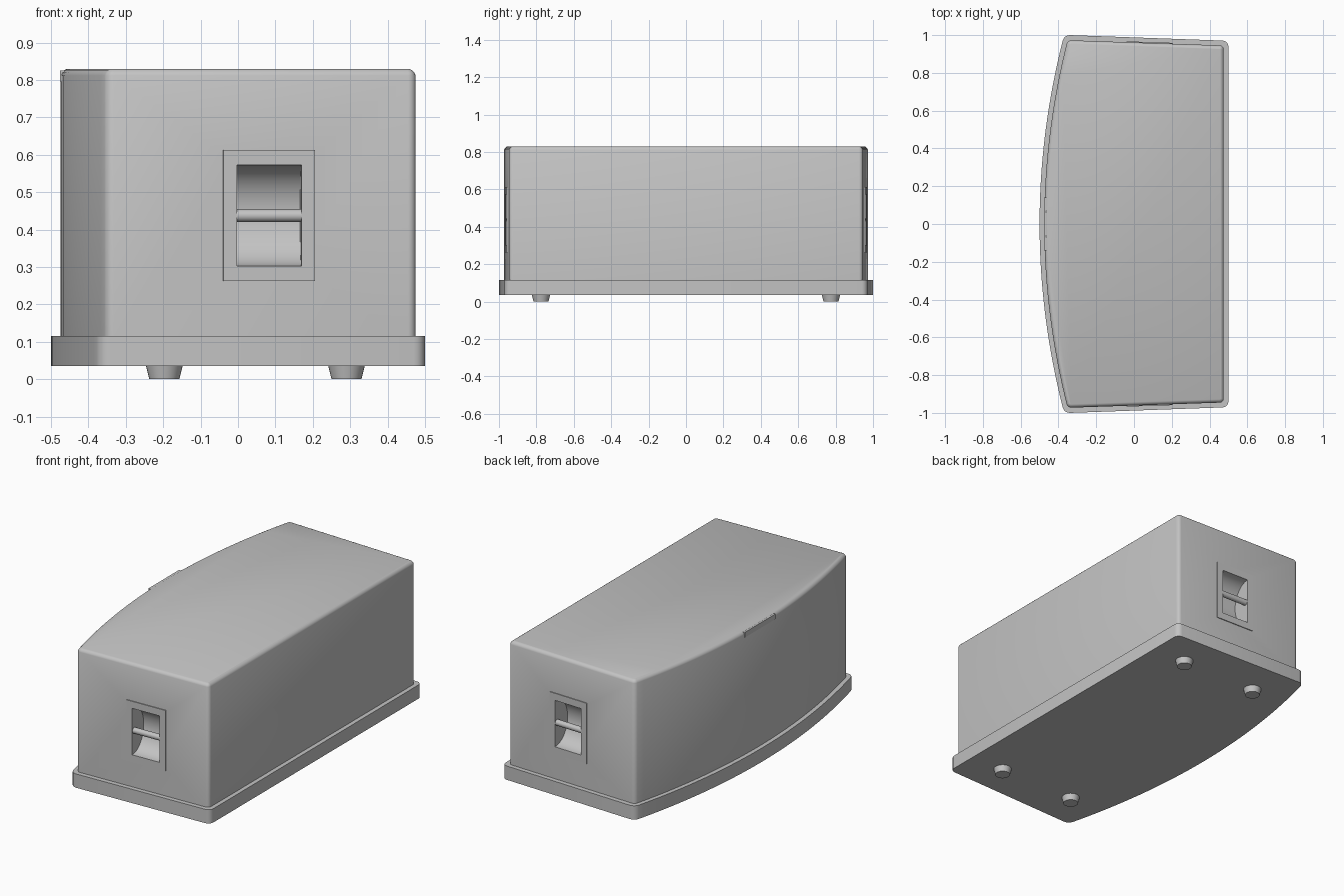
import bpy, bmesh, math
from mathutils import Matrix, Vector

if "Cube" in bpy.data.objects:
    bpy.data.objects.remove(bpy.data.objects["Cube"])

grey = bpy.data.materials.new("light grey")
grey.use_nodes = True
colour = (0.55, 0.55, 0.55, 1)
grey.diffuse_color = colour
grey.node_tree.nodes["Principled BSDF"].inputs["Base Color"].default_value = colour


def finish(name, bm, matrix=Matrix()):
    bmesh.ops.recalc_face_normals(bm, faces=bm.faces)
    mesh = bpy.data.meshes.new(name)
    bm.to_mesh(mesh)
    bm.free()
    mesh.transform(matrix)
    mesh.materials.append(grey)
    ob = bpy.data.objects.new(name, mesh)
    bpy.context.collection.objects.link(ob)
    return ob


def activate(ob):
    bpy.ops.object.select_all(action='DESELECT')
    ob.select_set(True)
    bpy.context.view_layer.objects.active = ob


def smooth(ob):
    activate(ob)
    bpy.ops.object.shade_smooth_by_angle(angle=math.radians(35))


def cut(ob, cutter):
    mod = ob.modifiers.new("cut", 'BOOLEAN')
    mod.operation = 'DIFFERENCE'
    mod.solver = 'EXACT'
    mod.object = cutter
    activate(ob)
    bpy.ops.object.modifier_apply(modifier=mod.name)


def box(name, size, centre, matrix=Matrix()):
    bm = bmesh.new()
    bmesh.ops.create_cube(bm, size=1)
    bmesh.ops.scale(bm, vec=size, verts=bm.verts)
    bmesh.ops.translate(bm, vec=centre, verts=bm.verts)
    return finish(name, bm, matrix)


def cylinder(name, r1, r2, length, matrix, segments=32):
    bm = bmesh.new()
    bmesh.ops.create_cone(bm, cap_ends=True, segments=segments,
                          radius1=r1, radius2=r2, depth=length)
    return finish(name, bm, matrix)


def bowed_slab(name, bow, shoulder, side, y_bow, y_side, z0, z1, corner, rim):
    """Tapered slab with one bowed long side, rounded corners, optional rim."""
    n = 32
    pts = [(side, -y_side), (side, y_side)]
    for i in range(n + 1):
        t = 1 - 2 * i / n
        pts.append((bow + (shoulder - bow) * t * t, y_bow * t))
    bm = bmesh.new()
    face = bm.faces.new([bm.verts.new((x, y, z0)) for x, y in pts])
    up = bmesh.ops.extrude_face_region(bm, geom=[face])["geom"]
    bmesh.ops.translate(bm, vec=(0, 0, z1 - z0),
                        verts=[v for v in up if isinstance(v, bmesh.types.BMVert)])
    bmesh.ops.recalc_face_normals(bm, faces=bm.faces)
    posts = [e for e in bm.edges
             if abs(e.verts[0].co.z - e.verts[1].co.z) > 0.01
             and e.calc_face_angle() > math.radians(25)]
    bmesh.ops.bevel(bm, geom=posts, offset=corner, segments=4,
                    profile=0.5, affect='EDGES')
    if rim:
        top = [e for e in bm.edges if all(v.co.z > z1 - 0.001 for v in e.verts)]
        bmesh.ops.bevel(bm, geom=top, offset=rim, segments=3,
                        profile=0.4, affect='EDGES')
    return finish(name, bm)


# Plinth and main housing
base = bowed_slab("base_plinth", -0.5, -0.37, 0.5, 1.001, 0.97, 0.035, 0.115, 0.03, 0)
body = bowed_slab("housing", -0.475, -0.352, 0.475, 0.973, 0.945, 0.1, 0.83, 0.02, 0.018)
smooth(base)

# Handle on each end: framed scoop with a grip bar
along_x = Matrix.Rotation(math.pi / 2, 4, 'Y')
for end, name in ((-1, "front"), (1, "back")):
    place = (Matrix.Translation((0.083, end * 0.959, 0.4375))
             @ Matrix.Rotation(-end * 0.033, 4, 'Z'))
    scoop = cylinder(name + "_scoop_cutter", 0.135, 0.135, 0.173,
                     place @ Matrix.Scale(0.8, 4, Vector((0, 1, 0))) @ along_x, 48)
    frame = box(name + "_handle_frame", (0.245, 0.02, 0.351), (0, -end * 0.006, 0), place)
    cut(frame, scoop)
    cut(body, scoop)
    smooth(frame)
    scoop.hide_render = True
    scoop.hide_set(True)
    bar = cylinder(name + "_handle_bar", 0.017, 0.017, 0.176,
                   place @ Matrix.Translation((0, -end * 0.016, 0)) @ along_x, 24)
    smooth(bar)
smooth(body)

# Flat badge plate let into the bowed side
box("badge_plate", (0.02, 0.28, 0.03), (-0.4665, 0, 0.811))

# Tapered feet
for x in (-0.197, 0.29):
    for y in (-0.775, 0.775):
        smooth(cylinder("foot", 0.04, 0.05, 0.04, Matrix.Translation((x, y, 0.02))))
